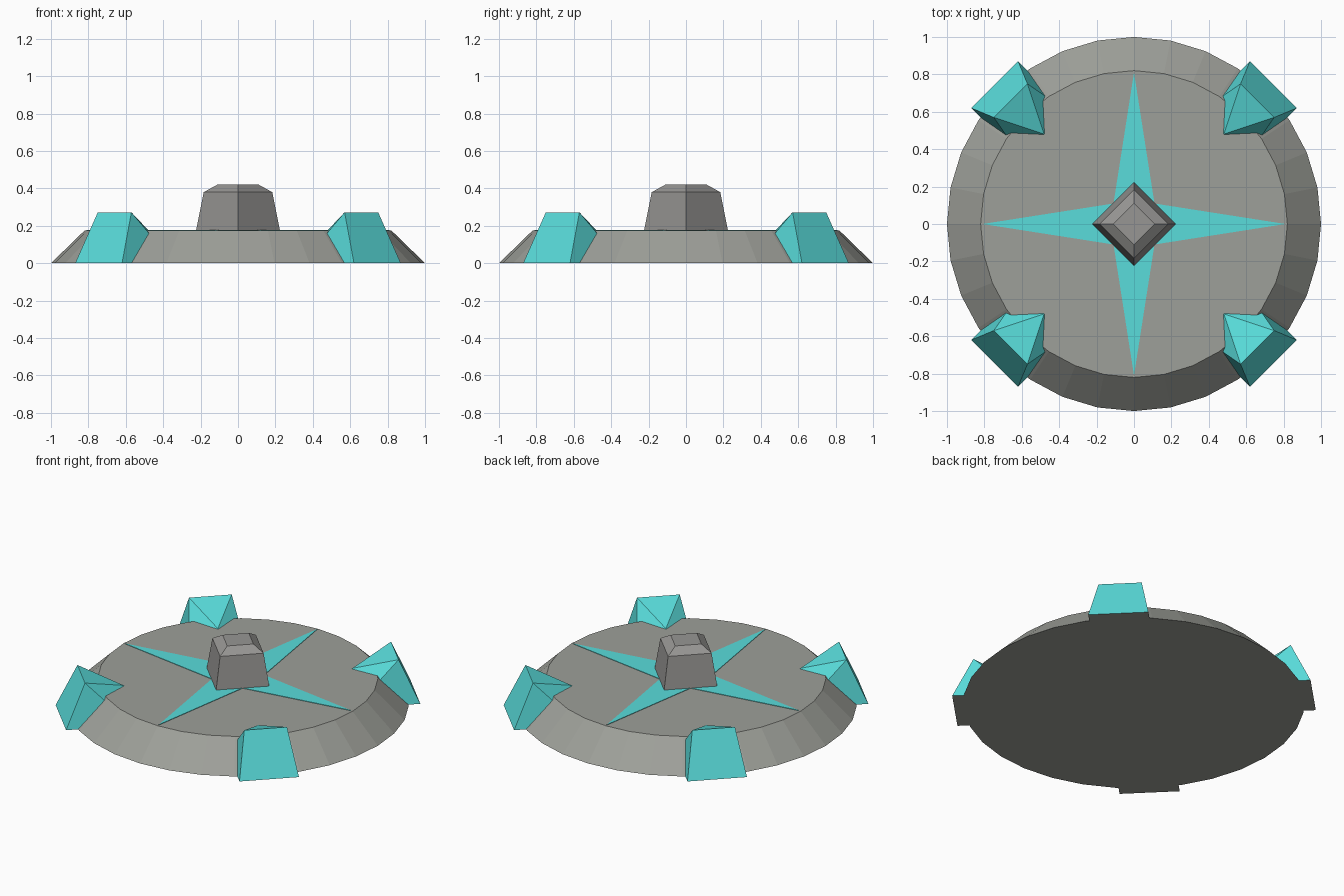
import bpy, math
from mathutils import Vector

if "Cube" in bpy.data.objects:
    bpy.data.objects.remove(bpy.data.objects["Cube"])


def material(name, rgb):
    m = bpy.data.materials.new(name)
    m.diffuse_color = (*rgb, 1)
    m.use_nodes = True
    m.node_tree.nodes["Principled BSDF"].inputs["Base Color"].default_value = m.diffuse_color
    return m


STONE = material("grey stone", (0.34, 0.35, 0.32))
PLINTH = material("dark grey stone", (0.31, 0.305, 0.295))
TEAL = material("teal", (0.10, 0.72, 0.71))


def build(name, verts, faces, mats):
    me = bpy.data.meshes.new(name)
    me.from_pydata(verts, [], faces)
    for m in mats:
        me.materials.append(m)
    me.update()
    ob = bpy.data.objects.new(name, me)
    bpy.context.collection.objects.link(ob)
    return ob


def loft(name, rings, sides, mat):
    """Closed stack of regular polygons given as (radius, z)."""
    verts = [(r * math.cos(math.tau * i / sides), r * math.sin(math.tau * i / sides), z)
             for r, z in rings for i in range(sides)]
    faces = [tuple(reversed(range(sides))),
             tuple(range((len(rings) - 1) * sides, len(rings) * sides))]
    for k in range(len(rings) - 1):
        for i in range(sides):
            j = (i + 1) % sides
            faces.append((k * sides + i, k * sides + j, (k + 1) * sides + j, (k + 1) * sides + i))
    return build(name, verts, faces, [mat])


# Round base with sloped rim, and square centre block turned 45 degrees
loft("base_disc", [(1.0, 0), (0.82, 0.175)], 32, STONE)
loft("centre_block", [(0.225, 0.17), (0.183, 0.38), (0.11, 0.42)], 4, PLINTH)

# Thin four-pointed star inlaid on the base
star = []
for z in (0.172, 0.178):
    for i in range(8):
        a = math.tau * i / 8
        r = 0.81 if i % 2 == 0 else 0.155
        star.append((r * math.cos(a), r * math.sin(a), z))
sides = [(i, (i + 1) % 8, (i + 1) % 8 + 8, i + 8) for i in range(8)]
build("star_inlay", star, [tuple(range(7, -1, -1)), tuple(range(8, 16))] + sides, [TEAL])

# Four faceted claws gripping the rim on the diagonals (radial, tangential, z)
claw = [(1.054, -0.177, 0), (1.054, 0.177, 0),     # outer bottom
        (0.933, 0.127, 0.272), (0.933, -0.127, 0.272),  # top edge
        (0.66, -0.177, 0), (0.66, 0.177, 0),       # inner bottom
        (0.68, 0, 0.178)]                          # inner tip
claw_faces = [(0, 1, 2, 3), (3, 2, 6), (0, 3, 4), (1, 5, 2),
              (3, 6, 4), (2, 5, 6), (4, 6, 5), (0, 4, 5, 1)]
for n in range(4):
    ob = build(f"rim_claw_{n + 1}", claw, claw_faces, [TEAL, STONE])
    ob.rotation_euler.z = math.radians(45 + 90 * n)
    for p in ob.data.polygons:  # underside is stone coloured
        p.material_index = 1 if p.normal.z < -0.9 else 0
